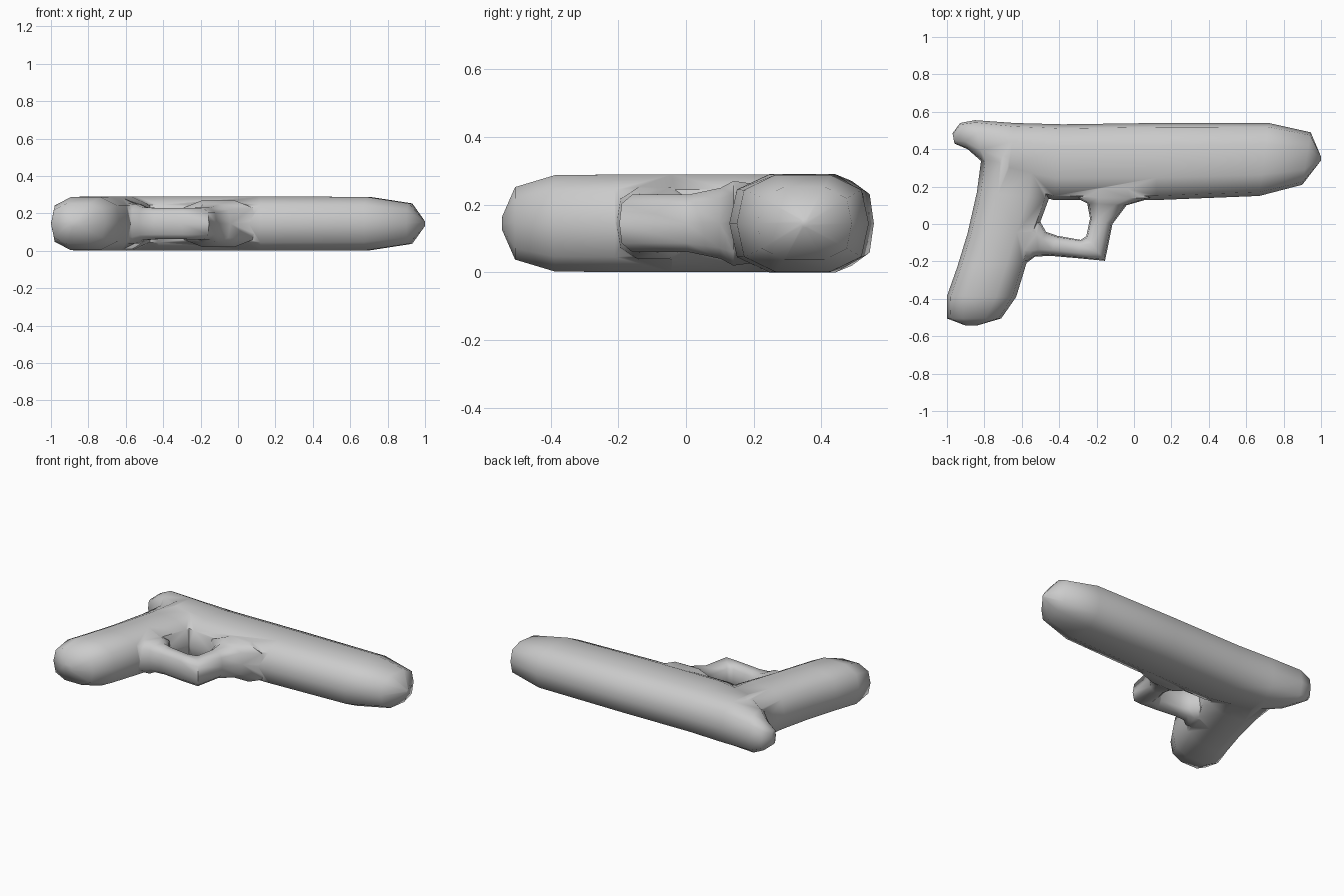
import bpy, bmesh, math
from mathutils import Vector

if "Cube" in bpy.data.objects:
    bpy.data.objects.remove(bpy.data.objects["Cube"])

MID_Z = 0.145
# Rounded-box cross-section: (across, depth) in units of the half sizes
SECTION = [(1, 0), (.89, .69), (.42, 1), (-.42, 1), (-.89, .69),
           (-1, 0), (-.89, -.69), (-.42, -1), (.42, -1), (.89, -.69)]


def loft(name, stations):
    """Skin rings that each span two outline points (x1, y1, x2, y2) with half depth h."""
    bm = bmesh.new()
    rings = []
    for x1, y1, x2, y2, h in stations:
        a, b = Vector((x1, y1, MID_Z)), Vector((x2, y2, MID_Z))
        mid, half = (a + b) / 2, (b - a) / 2
        rings.append([bm.verts.new(mid + half * u + Vector((0, 0, h * v)))
                      for u, v in SECTION])
    n = len(SECTION)
    for r, s in zip(rings, rings[1:]):
        for i in range(n):
            j = (i + 1) % n
            bm.faces.new((r[i], r[j], s[j], s[i]))
    bm.faces.new(rings[0])
    bm.faces.new(rings[-1])
    bmesh.ops.recalc_face_normals(bm, faces=bm.faces[:])
    mesh = bpy.data.meshes.new(name)
    bm.to_mesh(mesh)
    bm.free()
    obj = bpy.data.objects.new(name, mesh)
    bpy.context.collection.objects.link(obj)
    return obj


# Barrel with its rounded nose and the small rear spur
body = loft("body", [
    (1.0, .34, 1.0, .36, .012),
    (.90, .21, .945, .49, .108),
    (.67, .15, .72, .54, .143),
    (.12, .128, .12, .54, .145),
    (-.43, .128, -.38, .533, .145),
    (-.68, .20, -.64, .54, .145),
    (-.81, .33, -.85, .555, .125),
    (-.89, .40, -.93, .54, .085),
    (-.96, .43, -.97, .485, .045)])

# Slanted grip
grip = loft("grip", [
    (-.90, -.543, -.84, -.543, .02),
    (-1.0, -.505, -.71, -.505, .107),
    (-1.0, -.385, -.63, -.39, .142),
    (-.945, -.23, -.575, -.21, .144),
    (-.89, -.05, -.52, -.04, .144),
    (-.84, .17, -.455, .135, .144),
    (-.815, .36, -.42, .33, .144),
    (-.76, .45, -.46, .43, .12)])

# Loop under the barrel: outer point, inner point
guard = loft("guard", [
    (-.66, -.22, -.60, .06, .11),
    (-.57, -.205, -.50, .01, .105),
    (-.53, -.175, -.47, -.042, .088),
    (-.45, -.17, -.41, -.063, .083),
    (-.30, -.183, -.285, -.085, .083),
    (-.155, -.197, -.255, -.065, .085),
    (-.115, .0, -.235, .03, .085),
    (-.04, .10, -.25, .11, .105),
    (.10, .14, -.31, .14, .125),
    (.02, .25, -.25, .25, .11)])

# Merge the parts into one skin
for part in (grip, guard):
    mod = body.modifiers.new("join_" + part.name, 'BOOLEAN')
    mod.operation = 'UNION'
    mod.solver = 'EXACT'
    mod.object = part
bpy.context.view_layer.objects.active = body
body.select_set(True)
for mod in list(body.modifiers):
    bpy.ops.object.modifier_apply(modifier=mod.name)
for part in (grip, guard):
    bpy.data.objects.remove(part)

bpy.ops.object.shade_smooth_by_angle(angle=math.radians(75))
